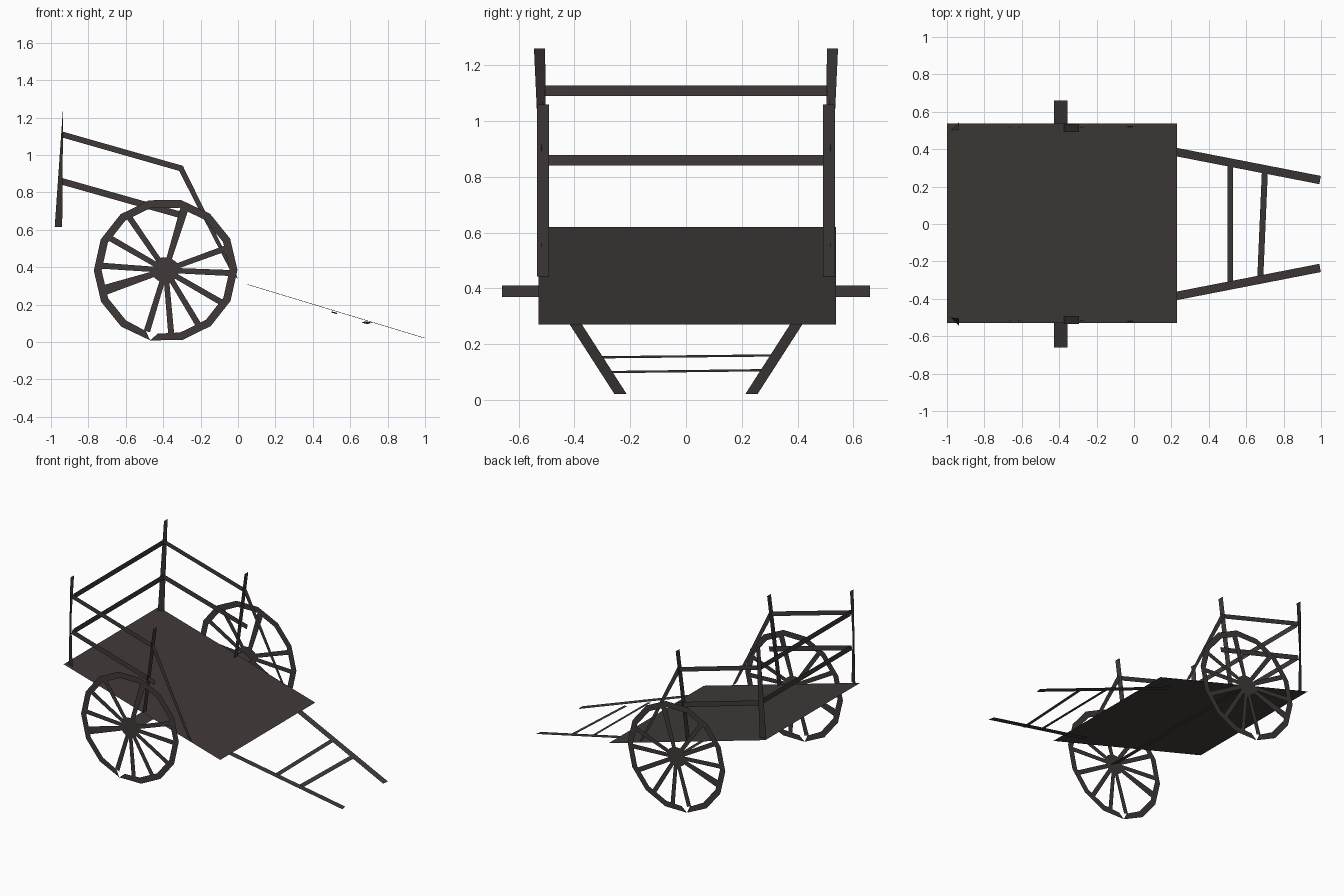
import bpy
import math
from mathutils import Vector

if "Cube" in bpy.data.objects:
    bpy.data.objects.remove(bpy.data.objects["Cube"])

wood = bpy.data.materials.new("dark weathered wood")
wood.diffuse_color = (0.050, 0.042, 0.040, 1)
wood.use_nodes = True
wood.node_tree.nodes["Principled BSDF"].inputs["Base Color"].default_value = wood.diffuse_color


def make(name, verts, faces):
    mesh = bpy.data.meshes.new(name)
    mesh.from_pydata([tuple(v) for v in verts], [], faces)
    mesh.materials.append(wood)
    ob = bpy.data.objects.new(name, mesh)
    bpy.context.collection.objects.link(ob)
    return ob


def plank(name, a, b, across):
    """Flat card from a to b, with 'across' as its half width vector."""
    a, b, w = Vector(a), Vector(b), Vector(across)
    return make(name, [a - w, b - w, b + w, a + w], [(0, 1, 2, 3)])


def slope(x, z0=0.27, k=-0.2846):
    return z0 + k * (x - 0.23)


# sloping deck
plank("deck", (-1.0, 0.005, slope(-1.0)), (0.23, 0.005, 0.27), (0, 0.533, 0))

# axle
plank("axle", (-0.392, -0.66, 0.39), (-0.392, 0.66, 0.39), (0.037, 0, -0.02))

# rungs between the pull shafts
plank("shaft_rung_inner", (0.515, -0.32, 0.153), (0.515, 0.325, 0.16), (0.014, 0, -0.004))
plank("shaft_rung_outer", (0.675, -0.29, 0.10), (0.70, 0.29, 0.107), (0.016, 0, -0.004))

# rear rails
for label, z in (("upper", 1.108), ("lower", 0.86)):
    plank("rear_rail_" + label, (-0.94, -0.505, z), (-0.94, 0.505, z), (0, 0, 0.019))

CX, CZ = -0.387, 0.384
# spoke angle and half width at the rim
SPOKES = [(73, .022), (124.5, .016), (150, .016), (176, .016), (198, .027), (253, .017),
          (275, .016), (301, .016), (330, .016), (357.5, .016), (20, .016)]


def polar(r, deg, y, off=0.0):
    t = math.radians(deg)
    return Vector((CX + r * math.cos(t) - off * math.sin(t), y,
                   CZ + r * math.sin(t) + off * math.cos(t)))


def wheel(name, y):
    verts, faces = [], []

    def face(points):
        n = len(verts)
        verts.extend(points)
        faces.append(tuple(range(n, n + len(points))))

    # rim with a small open joint at the bottom
    step = 360 / 14
    for i in range(14):
        a, b = -102.5 + i * step, -102.5 + (i + 1) * step
        ia = a + (5.5 if i == 0 else 0)
        ib = b - (5.5 if i == 13 else 0)
        face([polar(0.384, a, y), polar(0.384, b, y), polar(0.342, ib, y), polar(0.342, ia, y)])
    # tapered spokes
    for deg, w in SPOKES:
        face([polar(0.03, deg, y, -.014), polar(0.342, deg, y, -w),
              polar(0.342, deg, y, w), polar(0.03, deg, y, .014)])
    # hub
    face([polar(0.072, k * 36, y) for k in range(10)])
    return make(name, verts, faces)


for side, s in (("right", -1), ("left", 1)):
    wheel(side + "_wheel", s * 0.66)
    # pull shaft
    plank(side + "_shaft", (0.05, s * 0.419, 0.308), (0.995, s * 0.235, 0.022),
          (0.004, s * 0.022, 0))
    # twisted rear post
    make(side + "_rear_post",
         [(-0.98, s * 0.50, 0.615), (-0.94, s * 0.515, 0.615),
          (-0.935, s * 0.545, 1.26), (-0.935, s * 0.505, 1.26)], [(0, 1, 2, 3)])
    # leaning front post
    plank(side + "_front_post", (-0.375, s * 0.513, 0.443), (-0.293, s * 0.513, 1.06),
          (0, 0.021, 0))
    # side rails and brace
    plank(side + "_lower_rail", (-0.945, s * 0.512, 0.86), (-0.29, s * 0.518, 0.675),
          (0.004, 0, 0.017))
    make(side + "_upper_rail_and_brace",
         [(-0.945, s * 0.512, 1.095), (-0.945, s * 0.512, 1.127),
          (-0.315, s * 0.517, 0.915), (-0.295, s * 0.517, 0.942),
          (-0.03, s * 0.52, 0.36), (0.0, s * 0.52, 0.338)],
         [(0, 2, 3, 1), (2, 4, 5, 3)])
